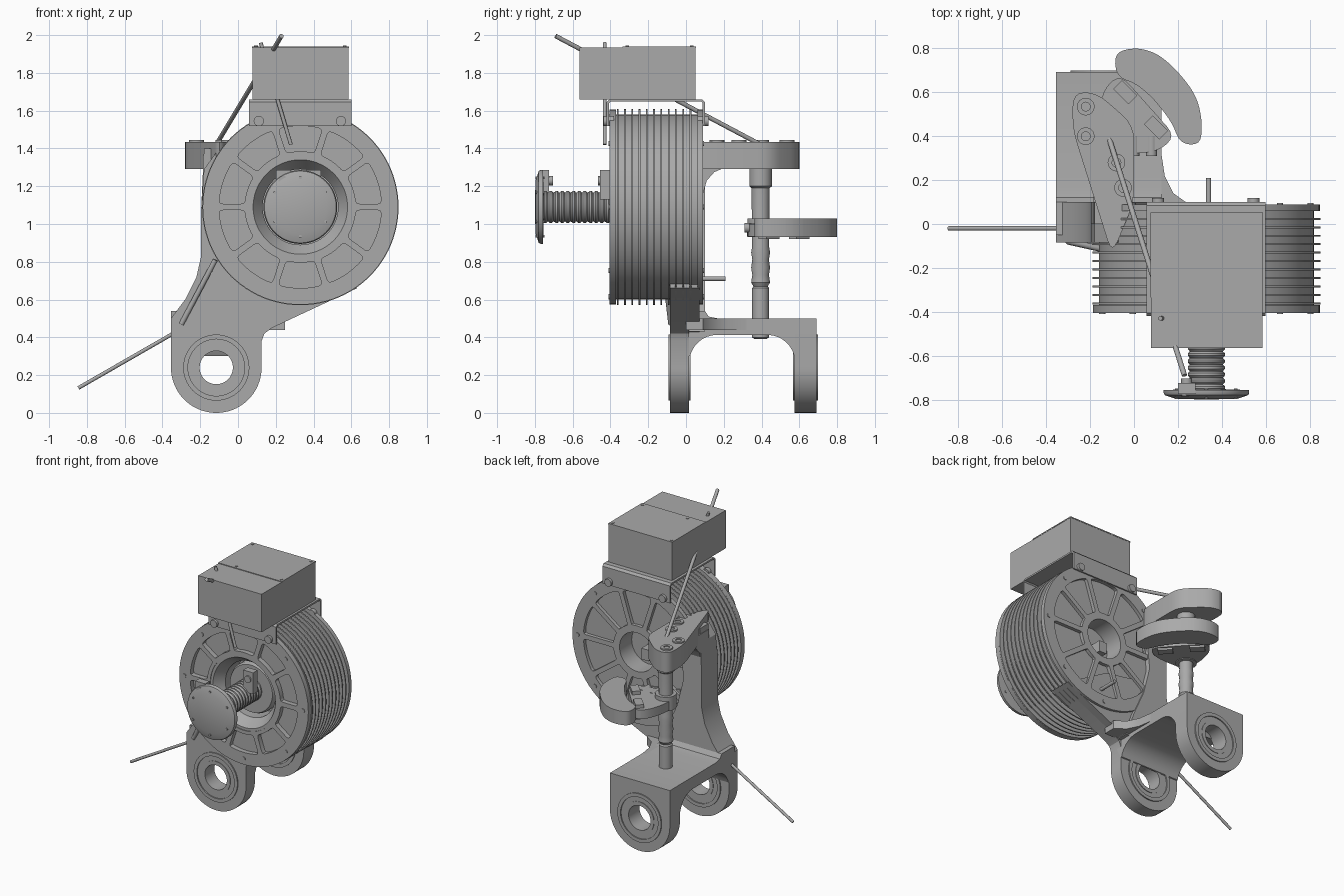
import bpy, bmesh, math
from mathutils import Matrix, Vector

cube = bpy.data.objects.get("Cube")
if cube:
    bpy.data.objects.remove(cube)

grey = bpy.data.materials.new("machined grey")
grey.use_nodes = True
tone = (0.4, 0.4, 0.4, 1)
grey.diffuse_color = tone
grey.node_tree.nodes["Principled BSDF"].inputs["Base Color"].default_value = tone

parts = []
ALONG_Z = Matrix.Identity(4)
ALONG_Y = Matrix.Rotation(math.radians(90), 4, 'X')        # outline in x, z
ALONG_X = Matrix(((0, 0, 1, 0), (1, 0, 0, 0), (0, 1, 0, 0), (0, 0, 0, 1)))  # outline in y, z
TO_Y = Matrix.Rotation(math.radians(-90), 4, 'X')          # lathe axis to +y


def finish(name, mesh):
    bm = bmesh.new()
    bm.from_mesh(mesh)
    bmesh.ops.remove_doubles(bm, verts=bm.verts, dist=1e-5)
    bmesh.ops.recalc_face_normals(bm, faces=bm.faces)
    bm.to_mesh(mesh)
    bm.free()
    mesh.materials.clear()
    mesh.materials.append(grey)
    ob = bpy.data.objects.new(name, mesh)
    bpy.context.collection.objects.link(ob)
    parts.append(ob)
    return ob


def circle(x, y, r, n=48, start=0, end=360):
    full = end - start == 360
    steps = n if full else n - 1
    return [(x + r * math.cos(a), y + r * math.sin(a)) for a in
            (math.radians(start + (end - start) * i / steps) for i in range(n))]


def rounded(points, r, steps=4):
    """Replace every corner by a small curve."""
    out = []
    for i, p in enumerate(points):
        p = Vector(p)
        ends = []
        for q in (points[i - 1], points[(i + 1) % len(points)]):
            d = Vector(q) - p
            ends.append(p + d.normalized() * min(r, d.length * 0.49))
        for k in range(steps + 1):
            t = k / steps
            out.append(tuple(ends[0] * (1 - t) ** 2 + p * 2 * t * (1 - t) + ends[1] * t * t))
    return out


def prism(name, loops, low, high, axis):
    """Extrude an outline, with any holes after it, from low to high."""
    curve = bpy.data.curves.new(name, 'CURVE')
    curve.dimensions = '2D'
    curve.fill_mode = 'BOTH'
    curve.extrude = (high - low) / 2
    for k, loop in enumerate(loops):
        area = sum(a[0] * b[1] - b[0] * a[1] for a, b in zip(loop, loop[1:] + loop[:1]))
        if (area > 0) == (k > 0):
            loop = loop[::-1]
        spline = curve.splines.new('POLY')
        spline.points.add(len(loop) - 1)
        for pt, (u, v) in zip(spline.points, loop):
            pt.co = (u, v, 0, 1)
        spline.use_cyclic_u = True
    temp = bpy.data.objects.new(name + " outline", curve)
    bpy.context.collection.objects.link(temp)
    bpy.context.view_layer.update()
    deps = bpy.context.evaluated_depsgraph_get()
    mesh = bpy.data.meshes.new_from_object(temp.evaluated_get(deps))
    bpy.data.objects.remove(temp)
    middle = (low + high) / 2
    shift = -middle if axis is ALONG_Y else middle
    mesh.transform(axis @ Matrix.Translation((0, 0, shift)))
    return finish(name, mesh)


def lathe(name, profile, place, n=64, closed=False):
    """Turn (radius, height) points around the local z axis."""
    bm = bmesh.new()
    rings = [[bm.verts.new((x, y, h)) for x, y in circle(0, 0, max(r, 1e-7), n)] for r, h in profile]
    pairs = list(zip(rings, rings[1:])) + ([(rings[-1], rings[0])] if closed else [])
    for a, b in pairs:
        for i in range(n):
            j = (i + 1) % n
            bm.faces.new((a[i], a[j], b[j], b[i]))
    bm.transform(place)
    mesh = bpy.data.meshes.new(name)
    bm.to_mesh(mesh)
    bm.free()
    return finish(name, mesh)


def rod(name, a, b, r, n=16):
    a, b = Vector(a), Vector(b)
    d = b - a
    place = Matrix.Translation(a) @ d.to_track_quat('Z', 'Y').to_matrix().to_4x4()
    return lathe(name, [(0, 0), (r, 0), (r, d.length), (0, d.length)], place, n)


def box(name, x, y, z):
    return prism(name, [[(x[0], y[0]), (x[1], y[0]), (x[1], y[1]), (x[0], y[1])]], *z, ALONG_Z)


CX, CZ = 0.33, 1.09
HUB = Matrix.Translation((CX, 0, CZ)) @ TO_Y

# Finned drum with a recess at each end
profile = [(0, -0.2), (0.2, -0.2), (0.2, -0.33), (0.25, -0.4), (0.28, -0.4), (0.28, -0.37), (0.49, -0.37)]
for i in range(12):
    y = -0.366 + i * 0.0385
    if y < 0.05:
        profile += [(0.49, y), (0.52, y), (0.52, y + 0.009), (0.49, y + 0.009)]
profile += [(0.49, 0.065), (0.14, 0.065), (0.14, -0.05), (0, -0.05)]
lathe("finned_drum", profile, HUB, 96)


def pocket(k, inner, outer, half=0.017):
    a0, a1 = math.tau * k / 10, math.tau * (k + 1) / 10
    pts = []
    for r, way in ((outer, 1), (inner, -1)):
        arc = [a0 + half / r + (a1 - a0 - 2 * half / r) * t / 5 for t in range(6)]
        pts += [(CX + r * math.cos(a), CZ + r * math.sin(a)) for a in arc[::way]]
    return rounded(pts, 0.02, 2)


# Spoked end plates
for name, hole, inner, low, high in (("front_plate", 0.27, 0.295, -0.405, -0.37),
                                     ("back_plate", 0.14, 0.19, 0.06, 0.09)):
    prism(name, [circle(CX, CZ, 0.517, 96), circle(CX, CZ, hole)] +
          [pocket(k, inner, 0.43) for k in range(10)], low, high, ALONG_Y)
for k in range(8):
    x, z = circle(CX, CZ, 0.475, 8)[k]
    rod("plate_bolt", (x, -0.41, z), (x, 0.095, z), 0.014)

# Ribbed shaft and end disc
ribs = [(0, -0.77)]
for i in range(18):
    y = -0.76 + i * 0.03
    ribs += [(0.076, y), (0.085, y + 0.01), (0.085, y + 0.02), (0.076, y + 0.028)]
lathe("ribbed_shaft", ribs + [(0, -0.2)], HUB, 48)
lathe("hub_cap", [(0, -0.32), (0.17, -0.32), (0.18, -0.3), (0.18, -0.2), (0, -0.2)], HUB)
lathe("end_disc", [(0, -0.8), (0.14, -0.797), (0.19, -0.78), (0.195, -0.77), (0.195, -0.757), (0, -0.75)], HUB)
for x, z in circle(CX, CZ, 0.155, 6, 30, 390):
    rod("disc_screw", (x, -0.798, z), (x, -0.75, z), 0.008, 10)
for x, y in ((0.24, -0.75), (0.4, -0.43)):
    box("shaft_clamp", (x - 0.04, x + 0.04), (y - 0.025, y + 0.025), (1.13, 1.285))
    rod("clamp_screw", (x, y - 0.035, 1.23), (x, y + 0.045, 1.23), 0.025)
rod("back_pin", (0.34, 0, 0.71), (0.34, 0.21, 0.71), 0.012)
box("hub_insert", (0.27, 0.33), (-0.06, 0.04), (1.02, 1.1))

# Side arm with the front lug, and the matching back lug
LX, LZ = -0.115, 0.24
hole = circle(LX, LZ, 0.105)
lug = circle(LX, LZ, 0.24, 32, 180, 360)
prism("arm_plate", [lug + [(0.125, 0.38), (0.14, 0.42), (0.18, 0.45), (0.63, 0.66), (0.3, 0.9),
      (0.0, 1.3), (-0.1, 1.4), (-0.18, 1.29), (-0.195, 1.08), (-0.195, 0.83), (-0.22, 0.72),
      (-0.28, 0.6), (-0.355, 0.5)], hole], -0.085, 0.015, ALONG_Y)
prism("arm_web", [[(0.1, 0.42), (0.18, 0.45), (0.63, 0.66), (0.3, 0.85), (0, 0.9), (-0.1, 0.6)]],
      0.01, 0.072, ALONG_Y)
prism("pillar", [[(-0.355, 0.43), (0.15, 0.43), (0.08, 0.62), (0.0, 0.8), (-0.05, 1.0), (-0.02, 1.3),
      (-0.06, 1.4), (-0.18, 1.4), (-0.195, 1.08), (-0.195, 0.83), (-0.22, 0.72), (-0.28, 0.6),
      (-0.355, 0.5)]], 0.0, 0.1, ALONG_Y)
prism("back_lug", [lug + [(0.125, 0.5), (-0.355, 0.5)], hole], 0.575, 0.692, ALONG_Y)
for name, low, high in (("front_bearing", -0.089, 0.019), ("back_bearing", 0.571, 0.696)):
    lathe(name, [(0.088, low), (0.115, low), (0.115, high), (0.088, high)],
          Matrix.Translation((LX, 0, LZ)) @ TO_Y, closed=True)
    for y in (low, high):
        lathe(name + "_ring", [(0.15, y - 0.004), (0.175, y - 0.004), (0.175, y + 0.004), (0.15, y + 0.004)],
              Matrix.Translation((LX, 0, LZ)) @ TO_Y, closed=True)

# Bridge joining the lugs, with curved inner corners
prism("bridge", [[(-0.05, 0.42), (0.015, 0.3)] + circle(0.165, 0.265, 0.148, 8, 165, 90)
      + circle(0.43, 0.265, 0.148, 8, 90, 15) + [(0.58, 0.3), (0.64, 0.42), (0.692, 0.42), (0.692, 0.5),
      (0.17, 0.5), (0.12, 0.51), (0.1, 0.54), (-0.05, 0.54)]], -0.355, 0.125, ALONG_X)
prism("bridge_gusset", [[(0.1, 0.32), (0.125, 0.32), (0.14, 0.22), (0.18, 0.14), (0.25, 0.09),
      (0.25, 0.0), (0.1, 0.0)]], 0.44, 0.5, ALONG_Z)

# Upper arm reaching back to the post
prism("upper_arm", [rounded([(-0.28, 0.6), (-0.17, 0.6), (0.0, 0.45), (0.0, 0.1), (-0.1, -0.14),
      (-0.28, 0.43)], 0.07)], 1.29, 1.435, ALONG_Z)
prism("upper_arm_fillet", [[(0.0, 1.0), (0.09, 1.16), (0.11, 1.23), (0.15, 1.275), (0.21, 1.3),
      (0.21, 1.36), (0.0, 1.36)]], -0.185, -0.02, ALONG_X)
for x, y in ((-0.22, 0.535), (-0.22, 0.4), (-0.08, 0.28), (-0.05, 0.165)):
    lathe("arm_bolt", [(0, 0.003), (0.02, 0.003), (0.02, 0.01), (0.04, 0.01), (0.04, -0.02), (0, -0.02)],
          Matrix.Translation((x, y, 1.435)), 24)

# Vertical post with collars
PX, PY = LX, 0.395
post = Matrix.Translation((PX, PY, 0))
lathe("post", [(0, 0.39), (0.03, 0.39), (0.045, 0.4), (0.045, 0.66), (0.038, 0.67), (0.05, 0.69), (0.044, 0.73),
      (0.05, 0.77), (0.044, 0.81), (0.05, 0.85), (0.045, 0.88), (0.048, 1.19), (0.06, 1.2),
      (0.06, 1.3), (0, 1.3)], post, 32)

# Swivel clamp and curved grip on the post
prism("clamp_body", [rounded([(-0.17, 0.33), (-0.02, 0.32), (0.11, 0.33), (0.19, 0.4), (-0.06, 0.68),
      (-0.13, 0.63), (-0.17, 0.5)], 0.06)], 0.935, 1.0, ALONG_Z)
lathe("clamp_collar", [(0, 0.93), (0.07, 0.93), (0.07, 1.03), (0, 1.03)], post, 32)
prism("curved_grip", [rounded([(0.0, 0.805), (0.09, 0.785), (0.16, 0.735), (0.23, 0.66), (0.285, 0.58),
      (0.31, 0.48), (0.305, 0.36), (0.21, 0.365), (0.175, 0.46), (0.09, 0.57), (0.01, 0.64),
      (-0.08, 0.67), (-0.09, 0.78)], 0.05)], 0.93, 1.03, ALONG_Z)
for x, y in ((-0.04, 0.6), (0.1, 0.44)):
    pad = [(x + u - v, y + u + v) for u, v in ((-0.02, -0.035), (0.02, -0.035), (0.02, 0.035), (-0.02, 0.035))]
    prism("grip_pad", [pad], 0.92, 1.025, ALONG_Z)
for x in (0.0, 0.08):
    rod("clamp_bolt", (x, 0.31, 0.98), (x, 0.4, 0.98), 0.025)

# Saddle bracket and control box
outer = [(-0.42, 1.52), (-0.42, 1.645), (-0.405, 1.66), (0.085, 1.66), (0.1, 1.645), (0.1, 1.52)]
inner = [(0.088, 1.52), (0.088, 1.64), (0.08, 1.648), (-0.4, 1.648), (-0.408, 1.64), (-0.408, 1.52)]
prism("saddle_bracket", [outer + inner], 0.058, 0.6, ALONG_X)
for x in (0.11, 0.545):
    for y, d in ((-0.42, -1), (0.1, 1)):
        rod("bracket_bolt", (x, y - d * 0.04, 1.545), (x, y + d * 0.018, 1.545), 0.027)
box("control_box", (0.077, 0.585), (-0.565, 0.05), (1.66, 1.935))
box("box_lid", (0.075, 0.587), (-0.335, 0.052), (1.932, 1.94))
for x, y in ((0.095, 0.03), (0.565, 0.03), (0.205, -0.31), (0.565, -0.31)):
    rod("lid_screw", (x, y, 1.93), (x, y, 1.944), 0.01, 10)

# Cables
rod("top_cable", (PX, PY, 1.42), (0.23, -0.69, 1.995), 0.012)
rod("front_cable", (0.12, -0.43, 1.96), (0.28, -0.43, 1.42), 0.01)
rod("side_cable", (-0.845, -0.02, 0.132), (-0.3, -0.02, 0.445), 0.01)
rod("side_cable_upper", (-0.3, -0.08, 0.47), (-0.12, -0.12, 0.81), 0.014)

# Smooth the round parts, keep the edges sharp
bpy.ops.object.select_all(action='DESELECT')
for ob in parts:
    ob.select_set(True)
bpy.context.view_layer.objects.active = parts[0]
bpy.ops.object.shade_smooth_by_angle(angle=math.radians(30))
